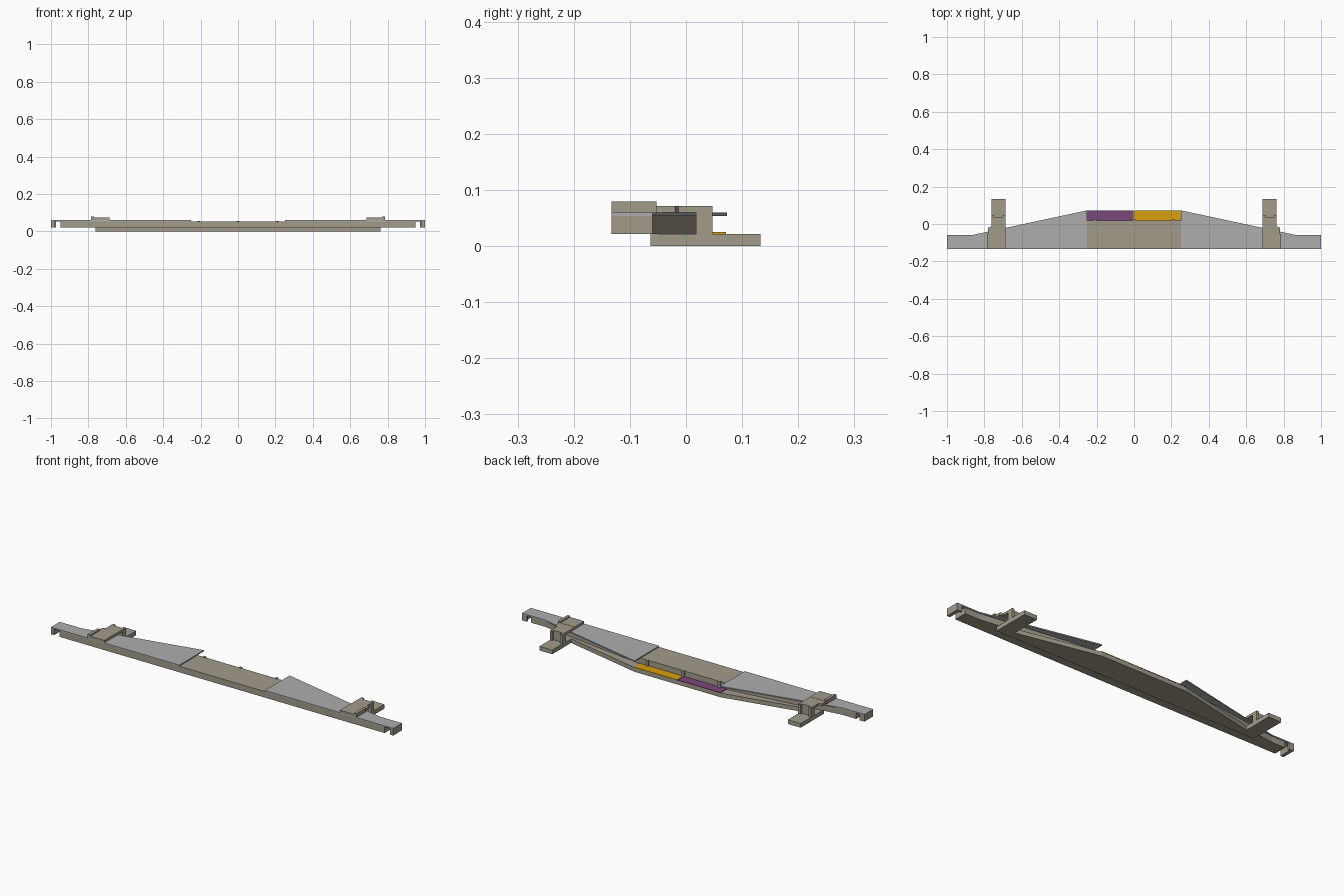
import bpy, bmesh

if "Cube" in bpy.data.objects:
    bpy.data.objects.remove(bpy.data.objects["Cube"])


def material(name, rgb):
    m = bpy.data.materials.new(name)
    m.diffuse_color = (*rgb, 1)
    m.use_nodes = True
    m.node_tree.nodes["Principled BSDF"].inputs["Base Color"].default_value = m.diffuse_color
    return m


BEIGE = material("beige", (0.36, 0.33, 0.26))
GREY = material("light_grey", (0.42, 0.42, 0.42))
PURPLE = material("purple", (0.19, 0.065, 0.19))
YELLOW = material("yellow", (0.68, 0.35, 0.005))


def slab(name, outline, z0, z1, mat=BEIGE):
    """Extrude an xy outline from z0 to z1."""
    bm = bmesh.new()
    face = bm.faces.new([bm.verts.new((x, y, z0)) for x, y in outline])
    new = bmesh.ops.extrude_face_region(bm, geom=[face])["geom"]
    for v in new:
        if isinstance(v, bmesh.types.BMVert):
            v.co.z = z1
    bmesh.ops.recalc_face_normals(bm, faces=bm.faces)
    me = bpy.data.meshes.new(name)
    bm.to_mesh(me)
    bm.free()
    me.materials.append(mat)
    ob = bpy.data.objects.new(name, me)
    bpy.context.collection.objects.link(ob)
    return ob


def box(name, x, y, z, mat=BEIGE):
    return slab(name, [(x[0], y[0]), (x[1], y[0]), (x[1], y[1]), (x[0], y[1])], *z, mat)


def mirrored(half):
    """Complete a right-half outline across x = 0."""
    return half + [(-x, y) for x, y in reversed(half)]


def both(ob):
    ob.modifiers.new("mirror", 'MIRROR')
    return ob


F = -0.133  # front edge

# Lower shelf and the narrower body on top of it
slab("lower_shelf", mirrored([(0.75, -0.063), (0.75, -0.037), (0.25, 0.07)]), 0, 0.022)
slab("main_body", mirrored([(0.95, F), (0.95, -0.063), (0.87, -0.063), (0.25, 0.02)]), 0.022, 0.054)

# Thin tapered wing plates with turned-down ends
both(slab("wing_plate", [(0.25, F), (1, F), (1, -0.06), (0.87, -0.06), (0.25, 0.073)],
          0.054, 0.06, GREY))
both(box("end_wall", (0.982, 1), (F, -0.06), (0.022, 0.054)))
both(box("end_return", (0.972, 0.982), (-0.07, -0.06), (0.022, 0.054)))

# Coloured tiles lying on the shelf
for name, s, mat in (("yellow_tile", 1, YELLOW), ("purple_tile", -1, PURPLE)):
    slab(name, [(s * x, y) for x, y in
                [(0.002, 0.02), (0.25, 0.02), (0.25, 0.071), (0.002, 0.071)]],
         0.022, 0.025, mat)

# Small posts on the back wall
for x in (-0.21, 0, 0.21):
    box("back_post", (x - 0.007, x + 0.007), (0.015, 0.028), (0.022, 0.056))

# Clips around the body: pad, back wall, ribs, top plate and front cover
PX = (0.688, 0.763)
both(box("clip_pad", PX, (-0.063, 0.133), (0, 0.022)))
both(box("clip_wall", PX, (0.018, 0.034), (0.022, 0.062)))
for x in (PX[0], PX[1] - 0.014):
    both(box("clip_rib", (x, x + 0.014), (0.034, 0.047), (0.022, 0.072)))
both(slab("clip_top", [(PX[0], -0.053), (0.78, -0.053), (0.78, -0.02), (PX[1], -0.013),
                       (PX[1], 0.034), (PX[0], 0.034)], 0.06, 0.072))
both(box("clip_cover", (PX[0], 0.785), (F, -0.053), (0.06, 0.073)))
both(box("clip_lip", (0.77, 0.785), (F, -0.053), (0.073, 0.08)))
